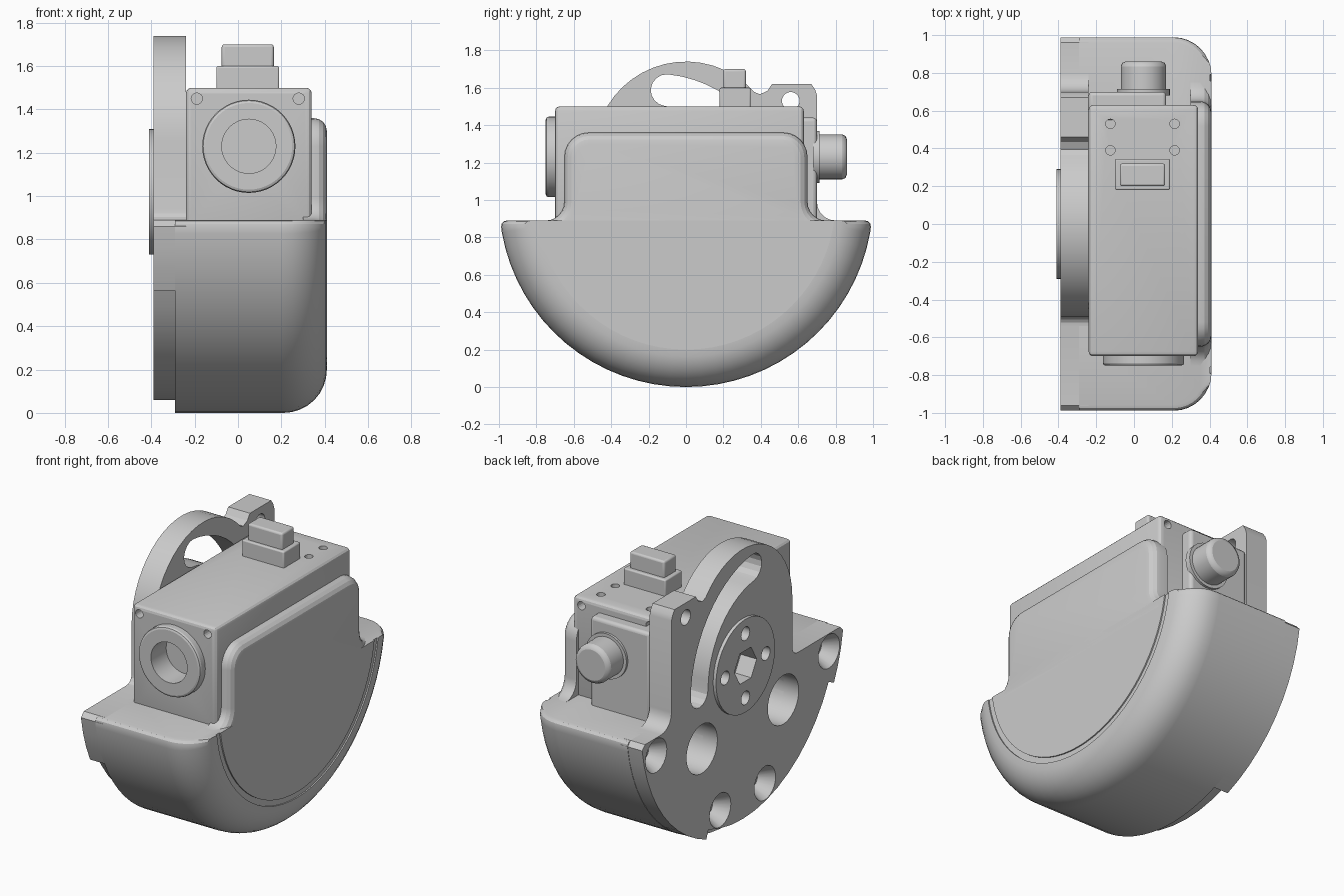
import bpy, bmesh, math
from mathutils import Matrix, Vector

if "Cube" in bpy.data.objects:
    bpy.data.objects.remove(bpy.data.objects["Cube"])


def finish(name, bm):
    bmesh.ops.recalc_face_normals(bm, faces=bm.faces)
    me = bpy.data.meshes.new(name)
    bm.to_mesh(me)
    bm.free()
    ob = bpy.data.objects.new(name, me)
    bpy.context.collection.objects.link(ob)
    return ob


def arc(cy, cz, r, a0, a1, n):
    return [(cy + r * math.cos(math.radians(a0 + (a1 - a0) * i / n)),
             cz + r * math.sin(math.radians(a0 + (a1 - a0) * i / n))) for i in range(n + 1)]


def prism(name, pts, x0, x1, round_edge=0, keep_below=0):
    """Extrude a (y, z) outline along x, optionally rounding the +x rim."""
    bm = bmesh.new()
    f = bm.faces.new([bm.verts.new((x0, y, z)) for y, z in pts])
    ext = bmesh.ops.extrude_face_region(bm, geom=[f])["geom"]
    bmesh.ops.translate(bm, vec=(x1 - x0, 0, 0), verts=[v for v in ext if isinstance(v, bmesh.types.BMVert)])
    if round_edge:
        rim = [e for e in bm.edges if all(abs(v.co.x - x1) < 1e-5 for v in e.verts)
               and max(v.co.z for v in e.verts) > keep_below]
        bmesh.ops.bevel(bm, geom=rim, offset=round_edge, segments=4, profile=0.5, affect='EDGES')
    return finish(name, bm)


ROT = {'x': Matrix.Rotation(math.pi / 2, 4, 'Y'), 'y': Matrix.Rotation(-math.pi / 2, 4, 'X'), 'z': Matrix()}


def cyl(name, axis, a, b, start, end, r1, r2=None, n=40, bevel=0):
    """Cylinder or cone along an axis; a, b are the other two coordinates in order."""
    mid = (start + end) / 2
    loc = {'x': (mid, a, b), 'y': (a, mid, b), 'z': (a, b, mid)}[axis]
    bm = bmesh.new()
    bmesh.ops.create_cone(bm, cap_ends=True, segments=n, radius1=r1, radius2=r1 if r2 is None else r2,
                          depth=end - start, matrix=Matrix.Translation(loc) @ ROT[axis])
    return soften(finish(name, bm), bevel)


def soften(ob, w, seg=2):
    if w:
        m = ob.modifiers.new("bevel", 'BEVEL')
        m.width, m.segments, m.limit_method = w, seg, 'ANGLE'
        m.angle_limit = math.radians(40)
    return ob


def box(name, lo, hi, bevel=0):
    lo, hi = Vector(lo), Vector(hi)
    bm = bmesh.new()
    bmesh.ops.create_cube(bm, size=1, matrix=Matrix.Translation((lo + hi) / 2) @ Matrix.Diagonal((*(hi - lo), 1)))
    return soften(finish(name, bm), bevel, 3)


def cut(targets, cutters):
    for c in cutters:
        for t in targets:
            m = t.modifiers.new("cut", 'BOOLEAN')
            m.operation, m.solver, m.object = 'DIFFERENCE', 'EXACT', c
            bpy.context.view_layer.objects.active = t
            for m in list(t.modifiers):
                bpy.ops.object.modifier_apply(modifier=m.name)
        bpy.data.objects.remove(c)


# Half-round shell: revolved profile (radius, x) sliced flat at the top
TOP = 0.89
prof = [(0, -.29), (1, -.29), (1, .2)] + arc(.8, .21, .2, 0, 90, 8) + [(.8, .402), (.765, .402), (.765, .41), (0, .41)]
bm = bmesh.new()
vs = [bm.verts.new((x, 0, 1 - r)) for r, x in prof]
es = [bm.edges.new(p) for p in zip(vs, vs[1:])]
bmesh.ops.spin(bm, geom=vs + es, cent=(0, 0, 1), axis=(1, 0, 0), angle=2 * math.pi, steps=72)
bmesh.ops.remove_doubles(bm, verts=bm.verts, dist=1e-4)
bmesh.ops.bisect_plane(bm, geom=bm.verts[:] + bm.edges[:] + bm.faces[:], plane_co=(0, 0, TOP),
                       plane_no=(0, 0, 1), clear_outer=True)
bmesh.ops.edgeloop_fill(bm, edges=[e for e in bm.edges if e.is_boundary])
rim = [e for e in bm.edges if all(abs(v.co.z - TOP) < 1e-4 and abs(v.co.y) > .84 for v in e.verts)
       and sum(v.co.x for v in e.verts) > -.57]
bmesh.ops.bevel(bm, geom=rim, offset=.035, segments=3, profile=.5, affect='EDGES')
shell = finish("half_round_shell", bm)

# Side cover rising above the shell on the right
half = [(.76, .87)] + arc(.75, .99, .1, 270, 180, 6) + arc(.52, 1.23, .13, 0, 90, 6)
prism("side_cover", half + [(-y, z) for y, z in reversed(half)], .3, .41, .06, .88)

# Mounting plate on the left with stepped rim, arch and tab
outline = (arc(0, 1, .998, 188, 205.8, 3) + arc(0, 1, .94, 205.8, 291, 12) + arc(0, 1, .998, 291, 352, 10)
           + [(.96, TOP)] + arc(.8, .99, .1, 270, 180, 5)
           + [(.7, 1.56), (.69, 1.59), (.67, 1.62), (.46, 1.62), (.435, 1.583), (.395, 1.565)]
           + arc(0, 1.25, .49, 42, 180, 18) + arc(-.54, .94, .05, 0, -90, 4) + [(-.96, TOP)])
plate = prism("mounting_plate", outline, -.39, -.24)
hub = cyl("hub_disc", 'x', 0, 1.02, -.41, -.37, .29, n=48)

# Curved slot and tab hole through the plate
sy, sz = -.165, 1.0
ca, sa = math.cos(math.radians(84)), math.sin(math.radians(84))
slot = (arc(sy, sz, .675, 0, 84, 14) + arc(sy + .59 * ca, sz + .59 * sa, .085, 84, 264, 8)[1:-1]
        + arc(sy, sz, .505, 84, 0, 14) + arc(sy + .59, sz, .085, 180, 360, 8)[1:-1])
cut([plate], [prism("slot_cutter", slot, -.5, -.1), cyl("tab_cutter", 'x', .56, 1.53, -.5, -.1, .047, n=24)])

# Round pockets and countersunk screw holes
for s in (-1, 1):
    cut([plate, shell], [cyl("pocket_cutter", 'x', s * .4, .65, -.5, -.15, .152, n=32)])
    for y, z in ((.85, .78), (.22, .2)):
        cut([plate], [cyl("sink_cutter", 'x', s * y, z, -.391, -.3, .105, .055, n=24)])
        cut([plate, shell], [cyl("screw_cutter", 'x', s * y, z, -.5, -.18, .045, n=20)])

# Hub holes and centre socket
for k in range(4):
    a = k * math.pi / 2
    cut([hub, plate], [cyl("hub_cutter", 'x', .2 * math.cos(a), 1.02 + .2 * math.sin(a), -.5, -.3, .042, n=20)])
cut([hub, plate], [cyl("socket_cutter", 'x', 0, 1.02, -.5, -.3, .11, n=6)])

# Switch housing with corner screw holes and top holes
housing = box("switch_housing", (-.24, -.7, .85), (.34, .63, 1.5), .025)
rear = box("rear_block", (-.24, .55, .85), (.17, .7, 1.44), .02)
for x in (-.19, .28):
    cut([housing], [cyl("corner_cutter", 'y', x, 1.45, y - .06, y + .06, .026, n=16) for y in (-.7, .63)])
for x in (-.125, .215):
    cut([housing], [cyl("top_cutter", 'z', x, y, 1.42, 1.55, .025, n=16) for y in (.39, .53)])

# Front boss with bore
boss = cyl("front_boss", 'y', .05, 1.23, -.75, -.66, .215, bevel=.015, n=48)
cut([boss, housing], [cyl("bore_cutter", 'y', .05, 1.23, -.85, -.6, .125)])

# Rear knob and collar
cyl("knob_collar", 'y', .05, 1.23, .68, .715, .14)
cyl("rear_knob", 'y', .05, 1.23, .69, .86, .12, bevel=.025, n=32)

# Stepped connector on top
box("connector_base", (-.1, .18, 1.48), (.19, .345, 1.6), .008)
box("connector_plug", (-.075, .2, 1.58), (.165, .32, 1.7), .012)

# Smooth small curves, keep edges crisp
for ob in bpy.context.scene.objects:
    ob.select_set(True)
bpy.context.view_layer.objects.active = shell
bpy.ops.object.shade_smooth_by_angle(angle=math.radians(20))
